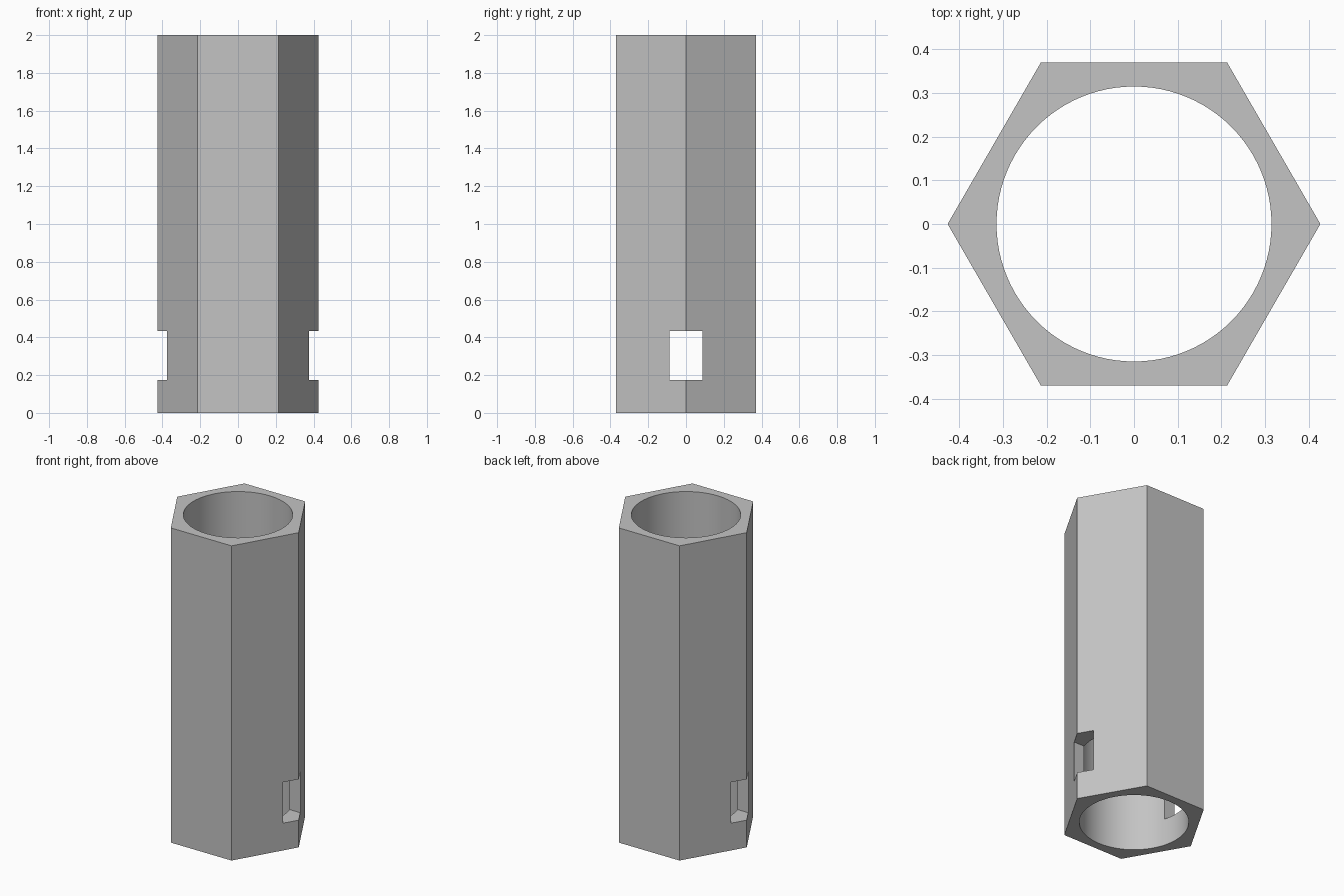
import bpy
import math

HEIGHT = 2.0
HEX_RADIUS = 0.427
BORE_RADIUS = 0.315
SLOT_WIDTH = 0.175
SLOT_BOTTOM, SLOT_TOP = 0.173, 0.433

old = bpy.data.objects.get("Cube")
if old:
    bpy.data.objects.remove(old, do_unlink=True)

grey = bpy.data.materials.new("plain grey")
grey.use_nodes = True
colour = (0.55, 0.55, 0.55, 1)
grey.diffuse_color = colour
grey.node_tree.nodes["Principled BSDF"].inputs["Base Color"].default_value = colour


def prism(name, sides, radius, depth, turn=0.0):
    """Upright prism centred on the tube's mid height."""
    bpy.ops.mesh.primitive_cylinder_add(vertices=sides, radius=radius, depth=depth,
                                        location=(0, 0, HEIGHT / 2), rotation=(0, 0, turn))
    obj = bpy.context.object
    obj.name = name
    bpy.ops.object.transform_apply(location=False, rotation=True, scale=True)
    obj.data.materials.append(grey)
    return obj


def cut(target, cutter):
    """Subtract the cutter and remove it."""
    mod = target.modifiers.new("cut", 'BOOLEAN')
    mod.operation = 'DIFFERENCE'
    mod.solver = 'EXACT'
    mod.object = cutter
    bpy.context.view_layer.objects.active = target
    bpy.ops.object.modifier_apply(modifier=mod.name)
    bpy.data.objects.remove(cutter, do_unlink=True)


# Hexagonal body with corners pointing left and right
body = prism("hexagonal_tube", 6, HEX_RADIUS, HEIGHT, math.radians(30))

# Round bore all the way through
cut(body, prism("bore_cutter", 96, BORE_RADIUS, HEIGHT + 0.2))

# Rectangular slot through both side corners
bpy.ops.mesh.primitive_cube_add(size=1, location=(0, 0, (SLOT_BOTTOM + SLOT_TOP) / 2))
slot = bpy.context.object
slot.name = "slot_cutter"
slot.scale = (1.2, SLOT_WIDTH, SLOT_TOP - SLOT_BOTTOM)
bpy.ops.object.transform_apply(location=False, rotation=False, scale=True)
slot.data.materials.append(grey)
cut(body, slot)

# Smooth bore, crisp outer edges
bpy.ops.object.select_all(action='DESELECT')
body.select_set(True)
bpy.context.view_layer.objects.active = body
bpy.ops.object.shade_smooth_by_angle(angle=math.radians(25))
